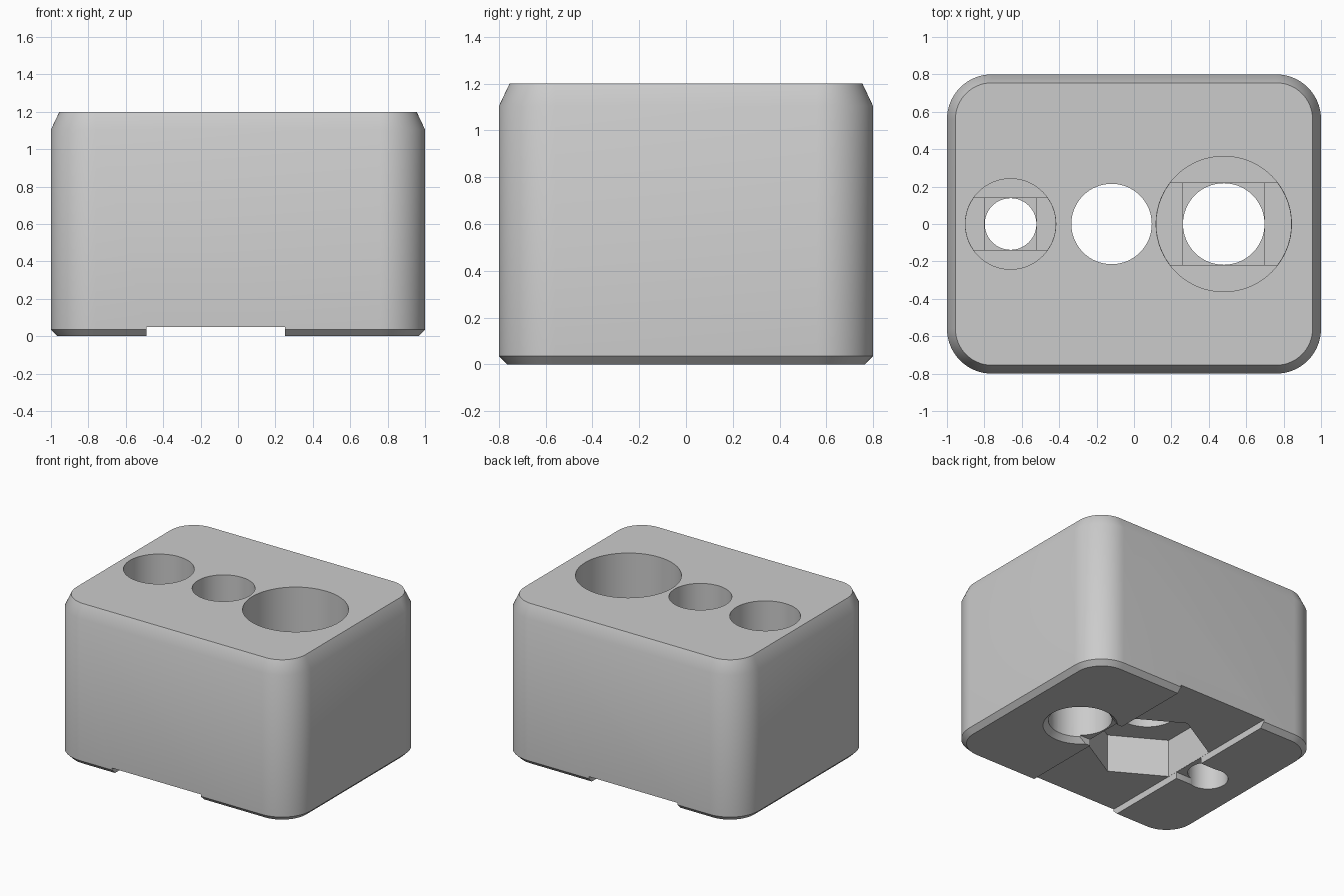
import bpy
import bmesh
from math import sin, cos, pi, asin

cube = bpy.data.objects.get("Cube")
if cube:
    bpy.data.objects.remove(cube, do_unlink=True)

grey = bpy.data.materials.new("plain grey")
grey.use_nodes = True
color = (0.6, 0.6, 0.6, 1)
grey.diffuse_color = color
grey.node_tree.nodes["Principled BSDF"].inputs["Base Color"].default_value = color


def arc(cx, cy, r, start, end, n):
    return [(cx + r * cos(start + (end - start) * i / n),
             cy + r * sin(start + (end - start) * i / n)) for i in range(n + 1)]


def circle(cx, r, n=64, turn=0):
    return arc(cx, 0, r, turn, turn + 2 * pi, n)[:-1]


def rectangle(x0, x1, half_y):
    return [(x0, -half_y), (x1, -half_y), (x1, half_y), (x0, half_y)]


def rounded_rect(inset):
    r, pts = 0.24, []
    for k, (sx, sy) in enumerate([(1, 1), (-1, 1), (-1, -1), (1, -1)]):
        pts += arc(sx * (1 - r), sy * (0.8 - r), r - inset, k * pi / 2, (k + 1) * pi / 2, 16)
    return pts


def loft(name, sections):
    """Closed solid through matching outlines, given as (outline, z) from low to high."""
    bm = bmesh.new()
    rings = [[bm.verts.new((x, y, z)) for x, y in pts] for pts, z in sections]
    n = len(rings[0])
    for low, high in zip(rings, rings[1:]):
        for i in range(n):
            j = (i + 1) % n
            bm.faces.new((low[i], low[j], high[j], high[i]))
    bm.faces.new(rings[0][::-1])
    bm.faces.new(rings[-1])
    mesh = bpy.data.meshes.new(name)
    bm.to_mesh(mesh)
    bm.free()
    mesh.materials.append(grey)
    obj = bpy.data.objects.new(name, mesh)
    bpy.context.collection.objects.link(obj)
    return obj


# Body with a long top chamfer and a small bottom chamfer
body = loft("holder_block", [(rounded_rect(0.035), 0), (rounded_rect(0), 0.035),
                             (rounded_rect(0), 1.105), (rounded_rect(0.045), 1.2)])


def cut(sections):
    cutter = loft("cutter", sections)
    cutter.hide_render = True
    mod = body.modifiers.new("cut", "BOOLEAN")
    mod.object = cutter
    mod.operation = "DIFFERENCE"
    mod.solver = "EXACT"
    bpy.context.view_layer.objects.active = body
    bpy.ops.object.modifier_apply(modifier=mod.name)
    bpy.data.objects.remove(cutter, do_unlink=True)


def prism(outline, z0, z1):
    cut([(outline, z0), (outline, z1)])


# Channel across the underside, hexagonal pocket and central bore
mid, across = -0.12, 0.37
prism(rectangle(mid - across, mid + across, 1), -0.1, 0.05)
prism(circle(mid, (across - 0.001) / cos(pi / 6), 6, pi / 6), 0.02, 0.335)
prism(circle(mid, 0.215), 0.2, 1.3)

# Stepped side holes: wide above, narrow through, with two thin floor steps
floor, step = 0.4, 0.02
for x, wide, bore in [(-0.66, 0.242, 0.139), (0.48, 0.362, 0.219)]:
    prism(circle(x, wide), floor, 1.3)
    a = asin(bore / wide)
    w = wide * 0.996
    prism(arc(x, 0, w, -a, a, 12) + arc(x, 0, w, pi - a, pi + a, 12), floor - step, floor + 0.1)
    prism(rectangle(x - bore, x + bore, bore), floor - 2 * step, floor + 0.11)
    prism(circle(x, bore - 0.001), -0.1, floor + 0.12)

# Countersunk rim under the large hole, and reliefs joining holes to the channel
cut([(circle(0.48, 0.265), -0.01), (circle(0.48, 0.215), 0.04)])
prism(rectangle(-0.66, -0.45, 0.132), -0.1, 0.049)
prism(rectangle(0.2, 0.34, 0.17), -0.1, 0.049)

bpy.ops.object.select_all(action="DESELECT")
body.select_set(True)
bpy.context.view_layer.objects.active = body
bpy.ops.object.shade_smooth_by_angle(angle=pi / 6)
